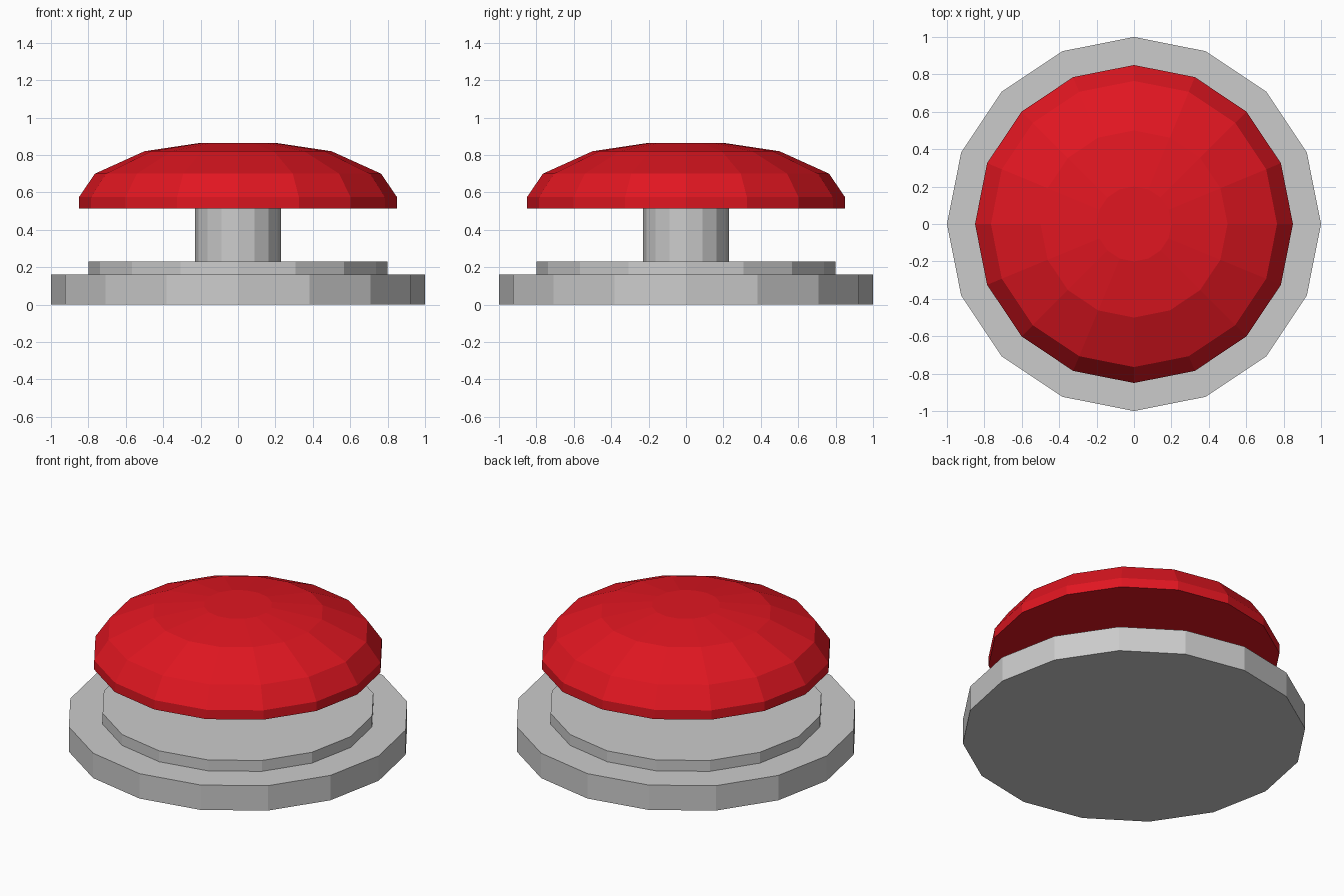
import bpy, bmesh, math

if "Cube" in bpy.data.objects:
    bpy.data.objects.remove(bpy.data.objects["Cube"])

SIDES = 16


def lathe(name, profile, material=None):
    """Flat-faced closed solid turned about z from (radius, height) points."""
    bm = bmesh.new()
    rings = [[bm.verts.new((r * math.cos(math.tau * i / SIDES),
                            r * math.sin(math.tau * i / SIDES), z))
              for i in range(SIDES)] for r, z in profile]
    for low, high in zip(rings, rings[1:]):
        for i in range(SIDES):
            j = (i + 1) % SIDES
            bm.faces.new((low[i], low[j], high[j], high[i]))
    bm.faces.new(rings[0][::-1])
    bm.faces.new(rings[-1])
    mesh = bpy.data.meshes.new(name)
    bm.to_mesh(mesh)
    bm.free()
    obj = bpy.data.objects.new(name, mesh)
    bpy.context.collection.objects.link(obj)
    if material:
        mesh.materials.append(material)
    return obj


red = bpy.data.materials.new("red")
red.diffuse_color = (0.75, 0.008, 0.015, 1)
red.use_nodes = True
red.node_tree.nodes["Principled BSDF"].inputs["Base Color"].default_value = red.diffuse_color

# Stepped base
lathe("base_plate", [(1.0, 0), (1.0, 0.16)])
lathe("base_step", [(0.8, 0.16), (0.8, 0.23)])

# Plunger stem
lathe("stem", [(0.23, 0.23), (0.23, 0.515)])

# Domed push cap
lathe("button_cap", [(0.85, 0.515), (0.85, 0.575), (0.765, 0.7),
                     (0.5, 0.82), (0.2, 0.865)], red)
